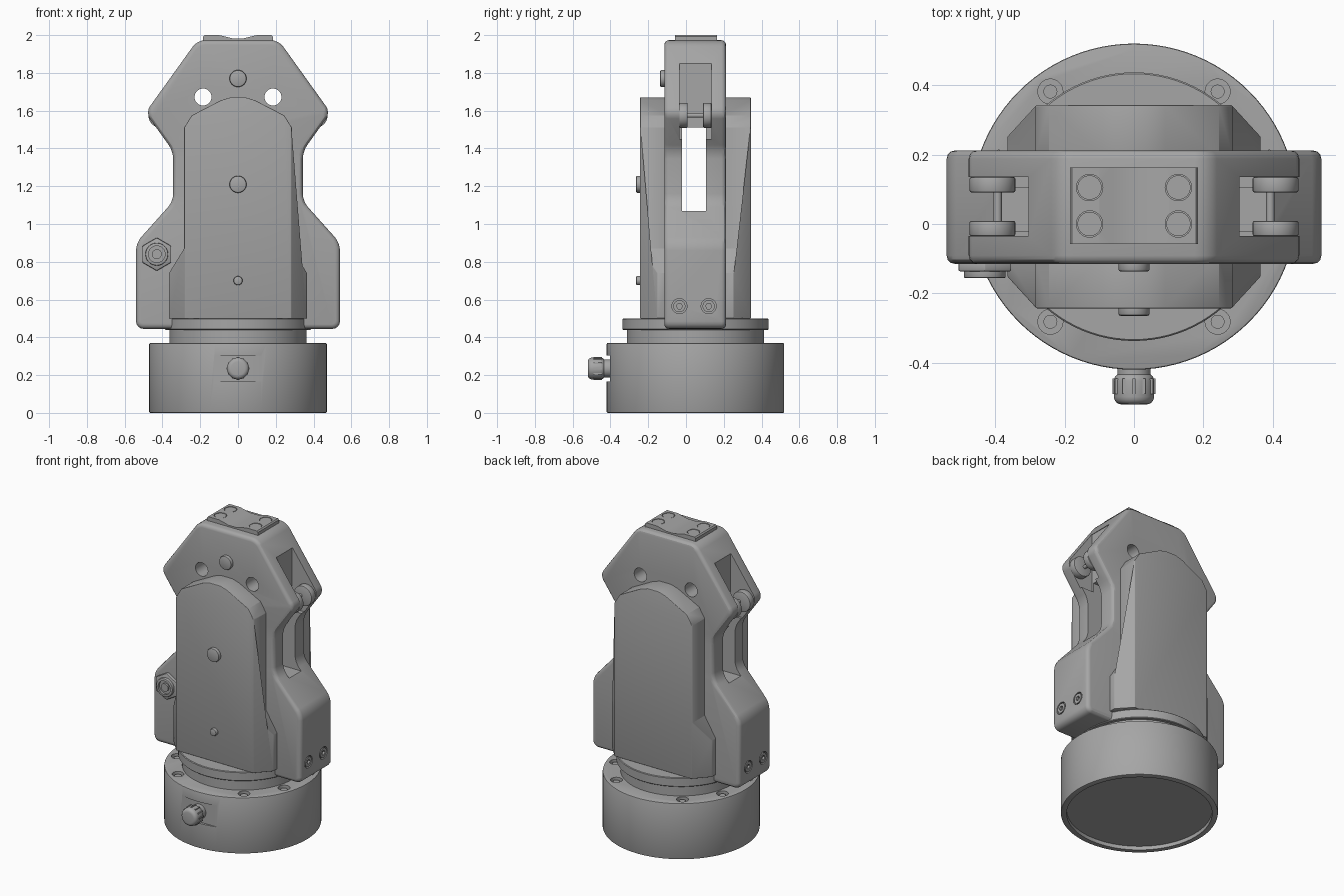
import bpy, bmesh, math
from mathutils import Matrix

if "Cube" in bpy.data.objects:
    bpy.data.objects.remove(bpy.data.objects["Cube"])

grey = bpy.data.materials.new("machine grey")
grey.use_nodes = True
GREY = (0.38, 0.38, 0.38, 1)
grey.diffuse_color = GREY
grey.node_tree.nodes["Principled BSDF"].inputs["Base Color"].default_value = GREY

AXIS = {"x": Matrix.Rotation(math.pi / 2, 4, "Y"),
        "y": Matrix.Rotation(math.pi / 2, 4, "X"),
        "z": Matrix.Identity(4)}
CY = 0.05   # centre line of the arm in y


def finish(name, bm):
    bmesh.ops.recalc_face_normals(bm, faces=bm.faces)
    me = bpy.data.meshes.new(name)
    bm.to_mesh(me)
    bm.free()
    ob = bpy.data.objects.new(name, me)
    me.materials.append(grey)
    bpy.context.collection.objects.link(ob)
    return ob


def apply(ob, kind, **settings):
    mod = ob.modifiers.new(kind.title(), kind)
    for key, value in settings.items():
        setattr(mod, key, value)
    bpy.context.view_layer.objects.active = ob
    bpy.ops.object.modifier_apply(modifier=mod.name)


def soften(ob, width, segments=3, angle=30):
    apply(ob, "BEVEL", width=width, segments=segments, limit_method="ANGLE",
          angle_limit=math.radians(angle))
    return ob


def cut(ob, *tools, operation="DIFFERENCE"):
    for tool in tools:
        apply(ob, "BOOLEAN", object=tool, operation=operation, solver="EXACT")
        bpy.data.objects.remove(tool)


def cylinder(name, centre, radius, depth, axis="z", sides=32):
    bm = bmesh.new()
    bmesh.ops.create_cone(bm, cap_ends=True, segments=sides, radius1=radius,
                          radius2=radius, depth=depth,
                          matrix=Matrix.Translation(centre) @ AXIS[axis])
    return finish(name, bm)


def box(name, low, high):
    bm = bmesh.new()
    bmesh.ops.create_cube(bm, size=1)
    for v in bm.verts:
        v.co = [h if c > 0 else l for c, l, h in zip(v.co, low, high)]
    return finish(name, bm)


def prism(name, points, start, end, axis="y", corner=0):
    """Extrude an outline, given as its +x half, mirrored across x = 0."""
    outline = points + [(-a, b) for a, b in reversed(points)]
    bm = bmesh.new()
    place = (lambda a, b: (a, start, b)) if axis == "y" else (lambda a, b: (a, b, start))
    face = bm.faces.new([bm.verts.new(place(a, b)) for a, b in outline])
    if corner:
        bmesh.ops.bevel(bm, geom=bm.verts[:], offset=corner, segments=4,
                        affect="VERTICES", profile=0.5)
        face = bm.faces[:][0]
    shift = (0, end - start, 0) if axis == "y" else (0, 0, end - start)
    new = bmesh.ops.extrude_face_region(bm, geom=[face])["geom"]
    bmesh.ops.translate(bm, vec=shift,
                        verts=[g for g in new if isinstance(g, bmesh.types.BMVert)])
    return finish(name, bm)


# Base drum with underside recess, cable flat and bolt holes
base = soften(cylinder("base_drum", (0, CY, 0.185), 0.47, 0.37, sides=96), 0.006, 2)
cut(base, cylinder("recess", (0, CY, 0), 0.435, 0.05, sides=96),
    box("flat", (-0.15, -0.6, 0.165), (0.15, -0.403, 0.305)))
for deg in (18, 54, 126, 162, 198, 234, 306, 342):
    a = math.radians(deg)
    x, y = 0.41 * math.cos(a), CY + 0.41 * math.sin(a)
    cut(base, cylinder("counterbore", (x, y, 0.37), 0.036, 0.07))
    bolt = cylinder("base_bolt", (x, y, 0.345), 0.02, 0.03, sides=24)

# Turntable neck and flange
cylinder("turntable_neck", (0, CY, 0.405), 0.363, 0.09, sides=96)
soften(cylinder("turntable_flange", (0, CY, 0.47), 0.387, 0.06, sides=96), 0.004, 1)

# Cable gland on the front of the base
cylinder("gland_collar", (0, -0.42, 0.235), 0.048, 0.06, "y")
soften(cylinder("gland_cap", (0, -0.475, 0.235), 0.058, 0.09, "y"), 0.022, 4)
for i in range(12):
    a = math.tau * i / 12
    x, z = 0.058 * math.cos(a), 0.235 + 0.058 * math.sin(a)
    box("gland_rib", (x - 0.004, -0.49, z - 0.004), (x + 0.004, -0.445, z + 0.004))

# Main arm link: wide feet, narrow waist, angular head
arm = prism("arm_link", [(0.54, 0.445), (0.54, 0.9), (0.343, 1.12), (0.343, 1.385),
                         (0.49, 1.59), (0.215, 1.973)], -0.115, 0.212, corner=0.04)
soften(arm, 0.024, 3, 50)
cut(arm, box("waist_slot", (-1, -0.02, 1.07), (1, 0.105, 1.51)))
for side in (-1, 1):
    xs = sorted((side * 0.3, side * 0.7))
    cut(arm, box("shoulder_pocket", (xs[0], -0.035, 1.45), (xs[1], 0.135, 1.85)),
        cylinder("head_hole", (side * 0.185, CY, 1.672), 0.045, 1, "y"))
    for y in (-0.035, 0.12):
        cut(arm, cylinder("screw_recess", (side * 0.54, y, 0.565), 0.04, 0.03, "x"))
        screw = cylinder("foot_screw", (side * 0.53, y, 0.565), 0.032, 0.02, "x")
        cut(screw, cylinder("socket", (side * 0.54, y, 0.565), 0.016, 0.03, "x", 6))
    # Shoulder bosses and their pin
    for y in (-0.013, 0.113):
        soften(cylinder("shoulder_boss", (side * 0.408, y, 1.575), 0.066, 0.044, "y"), 0.005, 2)
    cylinder("shoulder_pin", (side * 0.393, CY, 1.575), 0.012, 0.12, "y")

# Front and back covers: flared foot with angled cheeks
COVER = [(0.365, 0.5), (0.365, 0.74), (0.285, 0.87), (0.285, 1.51), (0.245, 1.575),
         (0.09, 1.655), (0.04, 1.67)]
for name, sign in (("front_cover", -1), ("back_cover", 1)):
    y0, y1, cheek = (CY + sign * d for d in (0.14, 0.293, 0.2))
    cover = prism(name, COVER, y0, y1)
    plan = prism("plan", [(0.366, y0 - sign * 0.1), (0.366, cheek), (0.28, y1 + sign * 0.001)],
                 0.4, 1.8, "z")
    cut(cover, plan, operation="INTERSECT")
    soften(cover, 0.014, 3, 35)

# Round studs on the front
for name, z, y, r in (("head_stud", 1.77, -0.115, 0.045),
                      ("cover_stud", 1.21, -0.243, 0.045),
                      ("lower_stud", 0.7, -0.243, 0.024)):
    soften(cylinder(name, (0, y, z), r, 0.044, "y"), 0.007, 2)

# Hexagonal socket connector on the front right foot
X, Z = -0.43, 0.84
soften(cylinder("connector_nut", (X, -0.122, Z), 0.088, 0.03, "y", 6), 0.006, 2)
ring = soften(cylinder("connector_ring", (X, -0.138, Z), 0.06, 0.036, "y"), 0.004, 2)
cut(ring, cylinder("bore", (X, -0.156, Z), 0.044, 0.03, "y"))
cylinder("connector_core", (X, -0.143, Z), 0.026, 0.02, "y")

# Tool mount on top, with a shallow valley and four bolt heads
mount = prism("tool_mount", [(0.185, 1.96), (0.185, 1.992), (0.178, 2.0), (0.1, 2.0),
                             (0.065, 1.992), (0.03, 1.983)], -0.057, 0.163)
for x in (-0.128, 0.128):
    for y in (0.0, 0.105):
        cut(mount, cylinder("bolt_seat", (x, y, 2.0), 0.038, 0.014))
        cylinder("mount_bolt", (x, y, 1.988), 0.035, 0.02)

# Smooth the rounded faces and keep the edges crisp
bpy.ops.object.select_all(action="DESELECT")
for ob in bpy.context.collection.objects:
    if ob.type == "MESH" and ob.data.materials and ob.data.materials[0] == grey:
        ob.select_set(True)
        bpy.context.view_layer.objects.active = ob
bpy.ops.object.shade_smooth_by_angle(angle=math.radians(30))
